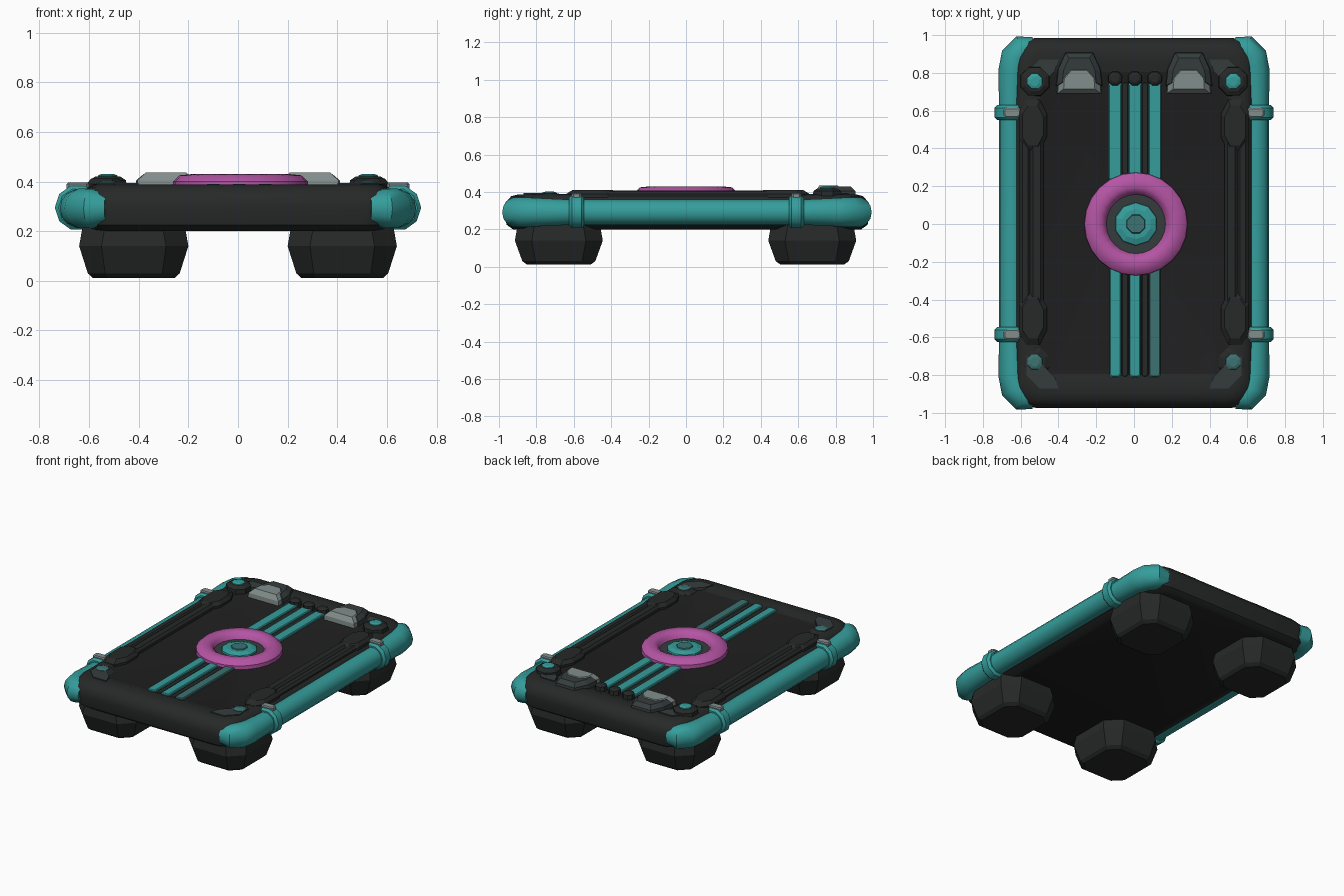
import bpy, bmesh, math
from mathutils import Vector

if "Cube" in bpy.data.objects:
    bpy.data.objects.remove(bpy.data.objects["Cube"])


def material(name, rgb):
    m = bpy.data.materials.new(name)
    m.diffuse_color = (*rgb, 1)
    m.use_nodes = True
    m.node_tree.nodes["Principled BSDF"].inputs["Base Color"].default_value = m.diffuse_color
    return m


BLACK = material("black", (0.014, 0.014, 0.014))
DARK = material("dark grey", (0.020, 0.022, 0.022))
SLATE = material("slate grey", (0.036, 0.046, 0.046))
TEAL = material("teal", (0.035, 0.34, 0.33))
DULL = material("dull teal", (0.045, 0.17, 0.165))
PINK = material("magenta", (0.46, 0.09, 0.37))
GREY = material("light grey", (0.22, 0.27, 0.26))


def loft(name, rings, mats, smooth=False, closed=False, rule=None):
    """Skin a list of equal-length rings; cap the ends unless closed."""
    bm = bmesh.new()
    rows = [[bm.verts.new(p) for p in r] for r in rings]
    n = len(rows[0])
    pairs = list(zip(rows, rows[1:])) + ([(rows[-1], rows[0])] if closed else [])
    for a, b in pairs:
        for i in range(n):
            j = (i + 1) % n
            bm.faces.new((a[i], a[j], b[j], b[i]))
    if not closed:
        bm.faces.new(rows[0])
        bm.faces.new(rows[-1])
    bmesh.ops.recalc_face_normals(bm, faces=bm.faces[:])
    if rule:
        for f in bm.faces:
            f.material_index = rule(f)
    me = bpy.data.meshes.new(name)
    bm.to_mesh(me)
    bm.free()
    ob = bpy.data.objects.new(name, me)
    bpy.context.collection.objects.link(ob)
    for m in mats:
        me.materials.append(m)
    if smooth:
        bpy.ops.object.select_all(action='DESELECT')
        ob.select_set(True)
        bpy.context.view_layer.objects.active = ob
        bpy.ops.object.shade_smooth_by_angle(angle=math.radians(40))
    return ob


def round_rect(hx, hy, r, z, cx=0, cy=0, steps=4):
    pts = []
    for k, (sx, sy) in enumerate([(1, 1), (-1, 1), (-1, -1), (1, -1)]):
        for i in range(steps + 1):
            a = math.pi / 2 * (k + i / steps)
            pts.append((cx + sx * (hx - r) + r * math.cos(a),
                        cy + sy * (hy - r) + r * math.sin(a), z))
    return pts


def circle(r, z, cx=0, cy=0, n=12):
    return [(cx + r * math.cos(2 * math.pi * (i + .5) / n),
             cy + r * math.sin(2 * math.pi * (i + .5) / n), z) for i in range(n)]


def block(name, hx, hy, z0, z1, cx, cy, mat, taper=0.015):
    loft(name, [round_rect(hx, hy, .01, z0, cx, cy, 1),
                round_rect(hx, hy, .01, z1 - taper, cx, cy, 1),
                round_rect(hx - taper, hy - taper, .01, z1, cx, cy, 1)], [mat])


def tube(name, path, radii, mat, n=14):
    """Sweep a circle along a level path."""
    pts = [Vector(p) for p in path]
    rings = []
    for i, p in enumerate(pts):
        t = (pts[min(i + 1, len(pts) - 1)] - pts[max(i - 1, 0)]).normalized()
        side = Vector((t.y, -t.x, 0))
        r = radii[i]
        rings.append([p + side * (r * math.cos(2 * math.pi * k / n))
                      + Vector((0, 0, r * math.sin(2 * math.pi * k / n))) for k in range(n)])
    return loft(name, rings, [mat], True)


# Main slab with raised frame and sunken deck
profile = [(.57, .93, .10, .20), (.62, .965, .12, .225), (.635, .98, .12, .30),
           (.63, .97, .12, .345), (.605, .94, .11, .378), (.575, .90, .10, .388),
           (.53, .84, .08, .388), (.50, .80, .06, .375)]
loft("body_slab", [round_rect(hx, hy, r, z, 0, .006) for hx, hy, r, z in profile],
     [DARK, BLACK], True,
     rule=lambda f: 1 if abs(f.normal.z) > .99 and len(f.verts) > 4 else 0)

for s in (1, -1):
    side = "right" if s > 0 else "left"
    # Side bumper tubes wrapping round the corners
    end = [(.53, .92), (.585, .912), (.625, .87), (.640, .80), (.646, .62)]
    path = [(s * x, -y, .292) for x, y in end] + [(s * x, y + .01, .292) for x, y in end[::-1]]
    rad = [.06, .080, .082, .078, .069]
    tube(side + "_bumper_tube", path, rad + rad[::-1], TEAL)
    for y in (-.585, .59):
        # Clamps on the tubes with a grey screw plate
        x = s * .645
        tube("bumper_clamp", [(x, y + d, .295) for d in (-.04, -.025, .025, .04)],
             [.078, .093, .093, .078], TEAL, 10)
        block("clamp_screw", .045, .026, .37, .396, x, y, GREY, .006)
    # Side rails on the frame with thicker ends
    block(side + "_deck_rail", .035, .60, .36, .408, s * .515, 0, DARK)
    block(side + "_frame_rail", .03, .50, .37, .404, s * .575, 0, DARK)
    for y in (-.50, .52):
        poly = [(.46, -.06), (.50, -.14), (.57, -.14), (.61, -.08),
                (.61, .08), (.57, .14), (.50, .14), (.46, .06)]
        loft("rail_end_pad", [[(s * (.535 + (x - .535) * k), y + d * k, z) for x, d in poly]
                              for k, z in ((1, .36), (1, .39), (.75, .412))], [DARK])
    for y, top, mat in ((-.73, .396, DULL), (.755, .425, TEAL)):
        # Corner bolts on their pedestals
        x = s * .525
        loft("bolt_base", [circle(.085, .36, x, y, 8), circle(.08, top - .02, x, y, 8),
                           circle(.055, top - .005, x, y, 8)], [DARK])
        loft("corner_bolt", [circle(.044, top - .01, x, y, 8), circle(.042, top, x, y, 8),
                             circle(.025, top + .006, x, y, 8)], [mat])
    # Slanted frame corner plates
    for e in (1, -1):
        tri = [(.57, .70), (.57, .80), (.50, .87), (.40, .87), (.42, .81), (.49, .74)]
        loft("corner_plate", [[(s * x, e * y, z) for x, y in tri] for z in (.36, .394)], [SLATE])
    # Rear lamps with hoods
    x = s * .29
    hood = [(-.125, .73), (.125, .73), (.115, .82), (.075, .91), (-.075, .91), (-.115, .82)]
    loft("lamp_hood", [[(x + dx * k, .80 + (y - .80) * k, z) for dx, y in hood]
                       for k, z in ((1, .36), (.96, .405), (.72, .430))], [SLATE])
    lens = [(-.118, .69), (.118, .69), (.112, .77), (.06, .83), (-.06, .83), (-.112, .77)]
    loft("lamp_lens", [[(x + dx * k, .77 + (y - .77) * k, z) for dx, y in lens]
                       for k, z in ((1, .37), (.97, .405), (.70, .436))], [GREY])
    # Tapered eight-sided feet
    for y in (-.68, .675):
        loft("foot", [round_rect(hx, hy, c, z, s * .42, y, 1)
                      for hx, hy, c, z in ((.165, .17, .06, .012), (.185, .195, .07, .03),
                                           (.220, .235, .09, .14), (.205, .22, .09, .225))],
             [DARK])

# Deck stripes and their small end studs
for x in (-.10, .005, .11):
    block("rear_stripe", .034, .26, .365, .390, x, .49, TEAL, .005)
    loft("stripe_stud", [circle(.042, .36, x, .77, 8), circle(.038, .405, x, .77, 8),
                         circle(.022, .415, x, .77, 8)], [DARK])
for x, mat in ((-.10, TEAL), (.005, TEAL), (.11, DULL)):
    block("front_stripe", .030, .29, .365, .390, x, -.52, mat, .005)
for x in (-.048, .058):
    for y, h in ((.49, .26), (-.52, .29)):
        block("stripe_groove", .018, h, .365, .381, x, y, DARK, .004)

# Central ring
section = [(.275, .365), (.272, .40), (.245, .425), (.195, .430), (.165, .41), (.152, .37)]
N = 24
loft("centre_ring", [[(.01 + r * math.cos(2 * math.pi * i / N), r * math.sin(2 * math.pi * i / N), z)
                      for r, z in section] for i in range(N)], [PINK], True, closed=True)
# Hub inside the ring
loft("hub_plate", [circle(.17, .365, .01, 0, 16), circle(.17, .385, .01, 0, 16)], [SLATE])
loft("hub_dome", [circle(.118, .37, .01, 0, 10), circle(.112, .395, .01, 0, 10),
                  circle(.08, .406, .01, 0, 10)], [TEAL])
loft("hub_cap", [circle(.06, .395, .01, 0, 8), circle(.05, .412, .01, 0, 8)], [DULL])
